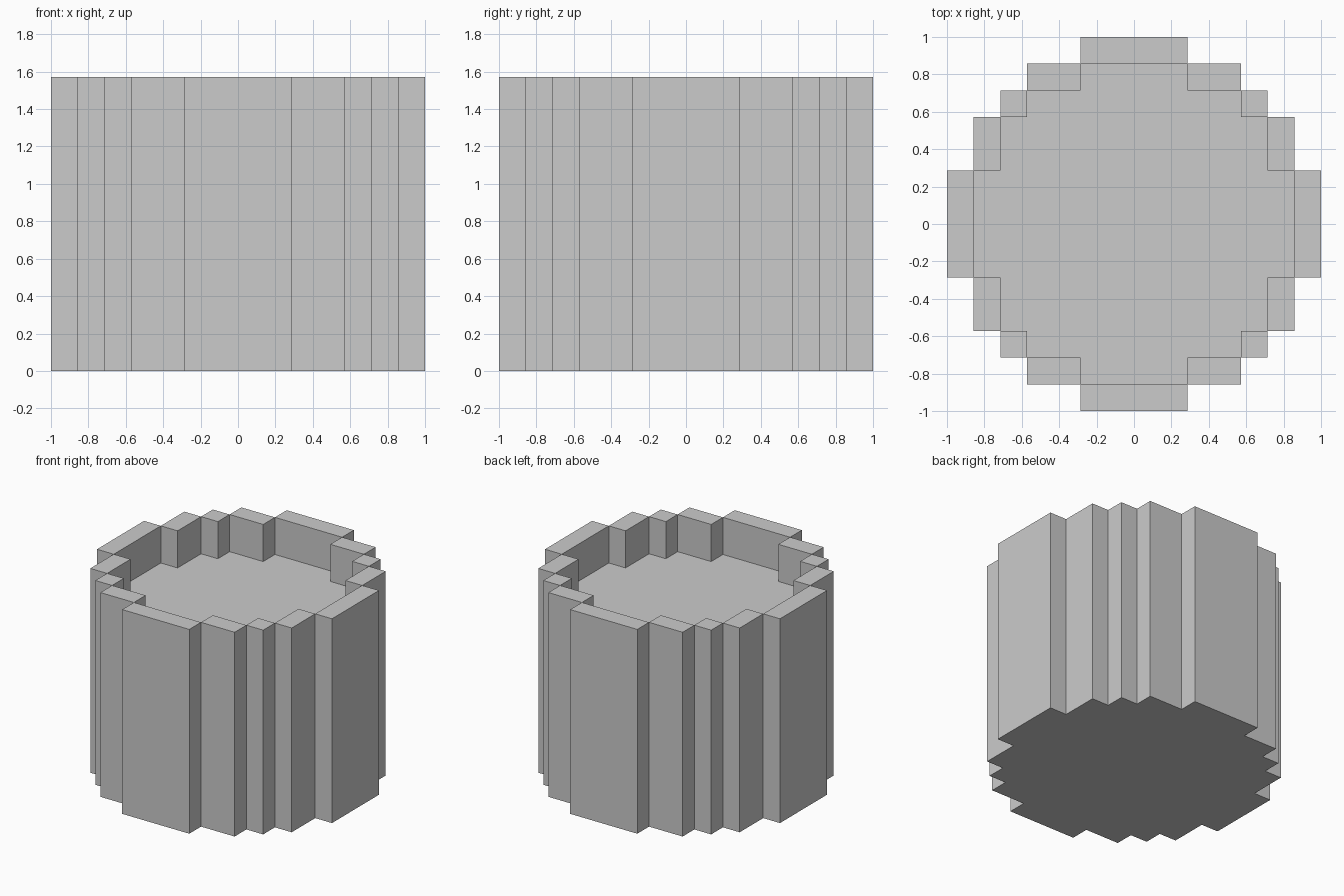
import bpy
import bmesh

if "Cube" in bpy.data.objects:
    bpy.data.objects.remove(bpy.data.objects["Cube"])

U = 1 / 7            # one block unit
TOP, FLOOR = 11, 9   # heights in block units

# One quarter of the stepped outlines, clockwise from the back to the right
OUTER = [(2, 7), (2, 6), (4, 6), (4, 5), (5, 5), (5, 4), (6, 4), (6, 2), (7, 2)]
INNER = [(2, 6), (2, 5), (4, 5), (4, 4), (5, 4), (5, 2), (6, 2)]
# Rim blocks of that quarter: x0, y0, x1, y1
RIM = [(-2, 6, 2, 7), (2, 5, 4, 6), (4, 4, 5, 5), (5, 2, 6, 4), (6, -2, 7, 2)]


def full_loop(q):
    """Mirror a quarter outline into a closed clockwise loop."""
    r = q[::-1]
    return (q + [(x, -y) for x, y in r] + [(-x, -y) for x, y in q]
            + [(-x, y) for x, y in r])


def face(bm, pts):
    bm.faces.new([bm.verts.new((x * U, y * U, z * U)) for x, y, z in pts])


def walls(bm, loop, z0, z1):
    for (ax, ay), (bx, by) in zip(loop, loop[1:] + loop[:1]):
        face(bm, [(ax, ay, z0), (bx, by, z0), (bx, by, z1), (ax, ay, z1)])


def finish(bm, name):
    bmesh.ops.remove_doubles(bm, verts=bm.verts[:], dist=1e-4)
    mesh = bpy.data.meshes.new(name)
    bm.to_mesh(mesh)
    bm.free()
    bpy.context.collection.objects.link(bpy.data.objects.new(name, mesh))


outer, inner = full_loop(OUTER), full_loop(INNER)

# Tub shell: outside walls, recessed inside walls, stepped rim and base
bm = bmesh.new()
walls(bm, outer[::-1], 0, TOP)
walls(bm, inner, FLOOR, TOP)
face(bm, [(x, y, 0) for x, y in outer])
rects = set()
for x0, y0, x1, y1 in RIM:
    for sx in (1, -1):
        for sy in (1, -1):
            xs, ys = sorted((sx * x0, sx * x1)), sorted((sy * y0, sy * y1))
            rects.add((xs[0], ys[0], xs[1], ys[1]))
for x0, y0, x1, y1 in sorted(rects):
    face(bm, [(x0, y0, TOP), (x1, y0, TOP), (x1, y1, TOP), (x0, y1, TOP)])
finish(bm, "tub_shell")

# Flat surface inside the rim
bm = bmesh.new()
face(bm, [(x, y, FLOOR) for x, y in inner[::-1]])
finish(bm, "inner_floor")
